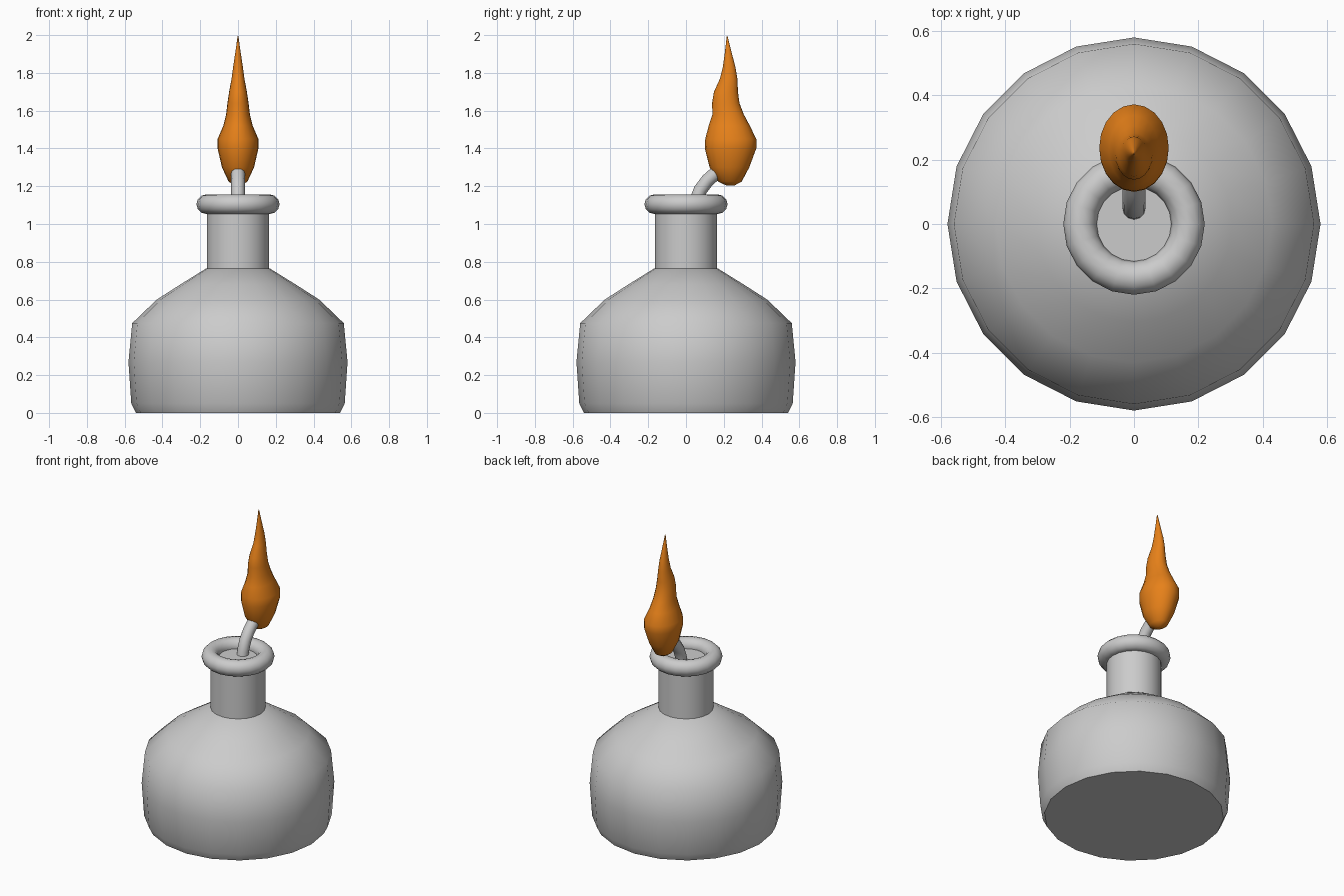
import bpy, bmesh, math
from mathutils import Vector

cube = bpy.data.objects.get("Cube")
if cube:
    bpy.data.objects.remove(cube, do_unlink=True)


def material(name, color):
    m = bpy.data.materials.new(name)
    m.use_nodes = True
    m.diffuse_color = color
    m.node_tree.nodes["Principled BSDF"].inputs["Base Color"].default_value = color
    return m


def loft(name, rings, sides, mat, sharp=40):
    """Skin elliptical rings (centre, half width, half depth, tilt about x) and cap both ends."""
    bm = bmesh.new()
    loops = []
    for (cy, cz), rx, ry, tilt in rings:
        loop = []
        for i in range(sides):
            a = 2 * math.pi * i / sides
            y = ry * math.sin(a)
            loop.append(bm.verts.new((rx * math.cos(a), cy + y * math.cos(tilt),
                                      cz + y * math.sin(tilt))))
        loops.append(loop)
    for low, high in zip(loops, loops[1:]):
        for i in range(sides):
            j = (i + 1) % sides
            bm.faces.new((low[i], low[j], high[j], high[i]))
    bm.faces.new(loops[0][::-1])
    bm.faces.new(loops[-1])
    me = bpy.data.meshes.new(name)
    bm.to_mesh(me)
    bm.free()
    ob = bpy.data.objects.new(name, me)
    bpy.context.collection.objects.link(ob)
    return finish(ob, mat, sharp)


def finish(ob, mat, sharp):
    ob.data.materials.append(mat)
    bpy.ops.object.select_all(action='DESELECT')
    ob.select_set(True)
    bpy.context.view_layer.objects.active = ob
    bpy.ops.object.shade_smooth_by_angle(angle=math.radians(sharp))
    return ob


grey = material("grey glass", (0.6, 0.6, 0.6, 1))
orange = material("flame orange", (0.8, 0.22, 0.01, 1))

# Bottle body and neck
body = [(0, 0.54), (0.05, 0.565), (0.27, 0.58), (0.475, 0.56),
        (0.6, 0.43), (0.68, 0.305), (0.765, 0.168)]
loft("bottle_body", [((0, z), r, r, 0) for z, r in body], 20, grey, 50)
loft("bottle_neck", [((0, z), 0.165, 0.165, 0) for z in (0.74, 1.1)], 20, grey)

# Rounded lip
bpy.ops.mesh.primitive_torus_add(location=(0, 0, 1.105), major_segments=20, minor_segments=12,
                                 major_radius=0.168, minor_radius=0.052)
lip = bpy.context.object
lip.name = "bottle_lip"
finish(lip, grey, 60)

# Bent wick: the slope eases from upright to leaning back
path = [(0.046, 1.06), (0.052, 1.12), (0.076, 1.18), (0.113, 1.23), (0.17, 1.28)]
rings = []
for i, p in enumerate(path):
    d = Vector(path[min(i + 1, len(path) - 1)]) - Vector(path[max(i - 1, 0)])
    rings.append((p, 0.036, 0.036, -math.atan2(d.x, d.y)))
loft("wick", rings, 12, grey, 50)

# Flame: height, front edge, back edge, half width
flame = [(1.203, 0.215, 0.255, 0.016), (1.225, 0.17, 0.295, 0.05), (1.3, 0.125, 0.335, 0.085),
         (1.4, 0.1, 0.372, 0.108), (1.45, 0.102, 0.372, 0.108), (1.52, 0.12, 0.338, 0.078),
         (1.58, 0.14, 0.306, 0.063), (1.64, 0.138, 0.283, 0.056), (1.7, 0.148, 0.275, 0.047),
         (1.77, 0.18, 0.272, 0.034), (1.83, 0.195, 0.262, 0.026), (1.91, 0.206, 0.241, 0.014),
         (1.995, 0.216, 0.22, 0.002)]
loft("flame", [(((a + b) / 2, z), w, (b - a) / 2, 0) for z, a, b, w in flame], 20, orange, 60)
